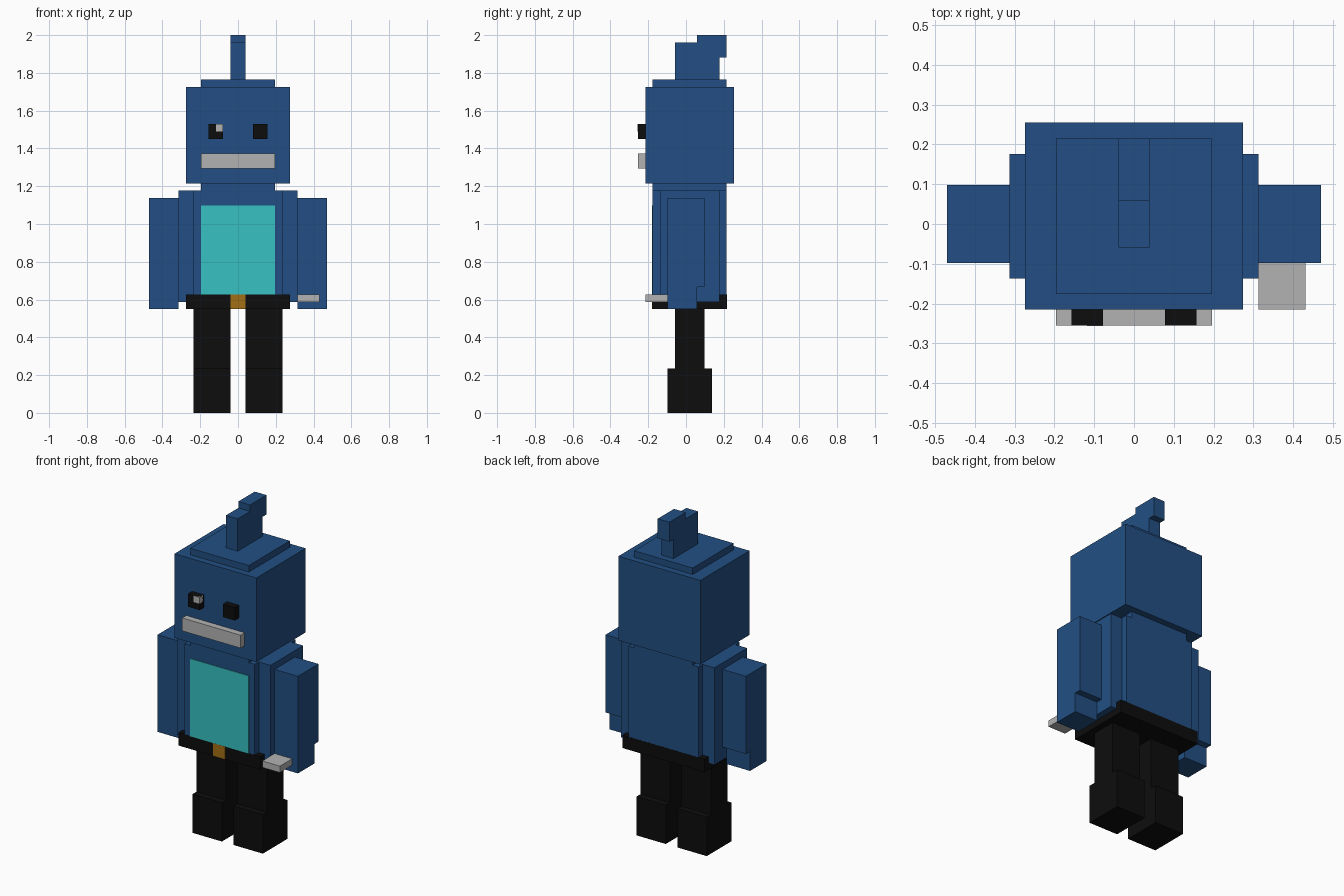
import bpy
import bmesh

if "Cube" in bpy.data.objects:
    bpy.data.objects.remove(bpy.data.objects["Cube"], do_unlink=True)

U = 2 / 51  # block size


def material(name, r, g, b):
    mat = bpy.data.materials.new(name)
    mat.use_nodes = True
    mat.diffuse_color = (r, g, b, 1)
    shader = mat.node_tree.nodes["Principled BSDF"]
    shader.inputs["Base Color"].default_value = (r, g, b, 1)
    shader.inputs["Roughness"].default_value = 0.8
    return mat


blue = material("navy blue", 0.016, 0.078, 0.227)
teal = material("teal", 0.038, 0.533, 0.539)
black = material("black", 0.004, 0.004, 0.004)
grey = material("light grey", 0.45, 0.45, 0.45)
gold = material("gold", 0.36, 0.16, 0.007)


def box(name, mat, x, y, z):
    """Flat-faced block spanning the given ranges, in block units."""
    bm = bmesh.new()
    bmesh.ops.create_cube(bm, size=1)
    for v in bm.verts:
        for axis, (low, high) in enumerate((x, y, z)):
            v.co[axis] = U * (low if v.co[axis] < 0 else high)
    mesh = bpy.data.meshes.new(name)
    bm.to_mesh(mesh)
    bm.free()
    mesh.materials.append(mat)
    obj = bpy.data.objects.new(name, mesh)
    bpy.context.collection.objects.link(obj)
    return obj


def pair(name, mat, x, y, z):
    """Left block and its mirrored right twin."""
    box("left_" + name, mat, x, y, z)
    box("right_" + name, mat, (-x[1], -x[0]), y, z)


# Head, cap and crest
box("head", blue, (-7, 7), (-5.5, 6.5), (31, 44))
box("head_cap", blue, (-5, 5), (-4.5, 5.5), (44, 45))
box("crest", blue, (-1, 1), (-1.5, 4.5), (45, 50))
box("crest_tip", blue, (-1, 1), (1.5, 5.5), (48, 51))

# Face
pair("eye", black, (2, 4), (-6.5, -5.5), (37, 39))
box("eye_glint", grey, (-3, -2), (-6.55, -5.5), (38, 39))
box("mouth", grey, (-5, 5), (-6.5, -5.5), (33, 35))

# Torso
box("neck", blue, (-5, 5), (-4.5, 5.5), (30, 31))
box("torso", blue, (-6, 6), (-4.5, 5.5), (15, 30))
pair("torso_side", blue, (6, 8), (-3.5, 4.5), (15, 30))
box("chest_panel", teal, (-5, 5), (-4.6, -4.4), (16, 28))

# Belt and buckle
box("belt", black, (-7, 7), (-4.52, 5.52), (14, 16))
box("buckle", gold, (-1, 1), (-4.62, -4.4), (14, 16))

# Arms
pair("arm", blue, (8, 12), (-2.5, 2.5), (17, 29))
pair("hand", blue, (8, 12), (-2.5, 1.5), (14, 17))
box("hand_plate", grey, (8, 11), (-5.5, -2.5), (15, 16))

# Legs and boots
pair("leg", black, (1, 6), (-1.5, 2.5), (6, 14))
pair("boot", black, (1, 6), (-2.5, 3.5), (0, 6))
